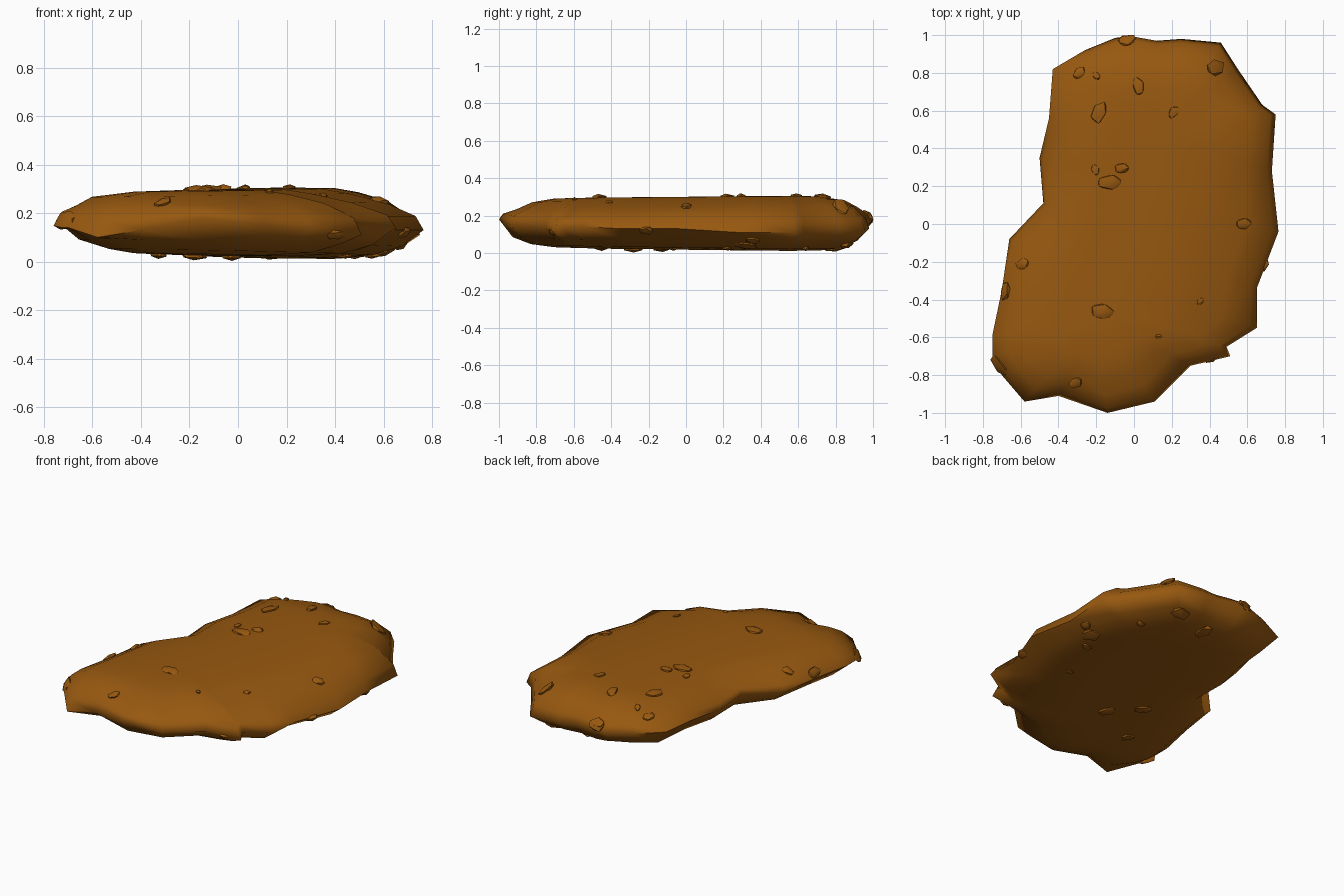
import bpy, bmesh, math, random
from mathutils import Vector, Matrix
from mathutils.bvhtree import BVHTree

if "Cube" in bpy.data.objects:
    bpy.data.objects.remove(bpy.data.objects["Cube"])

random.seed(4)
crust = bpy.data.materials.new("golden brown crust")
crust.diffuse_color = (0.31, 0.098, 0.005, 1)
crust.use_nodes = True
crust.node_tree.nodes["Principled BSDF"].inputs["Base Color"].default_value = crust.diffuse_color

# Rim seen from above, clockwise from the back, with its wavering height
OUTLINE = [(-.10, .985, .15), (-.02, .995, .17), (.12, .97, .15), (.25, .98, .13),
           (.46, .96, .11), (.55, .82, .11), (.68, .63, .11), (.75, .58, .11),
           (.73, .28, .11), (.765, -.04, .13), (.65, -.34, .13), (.65, -.55, .14),
           (.49, -.65, .14), (.51, -.70, .11), (.30, -.75, .13), (.11, -.94, .15),
           (-.14, -1.0, .18), (-.40, -.91, .13), (-.58, -.94, .10), (-.70, -.80, .14),
           (-.75, -.70, .17), (-.75, -.59, .17), (-.70, -.35, .17), (-.66, -.08, .17),
           (-.48, .11, .18), (-.50, .35, .18), (-.45, .56, .18), (-.43, .82, .19),
           (-.26, .92, .17)]
SPINE_A, SPINE_B = Vector((-.20, -.50)), Vector((.14, .52))


def spine_point(p):
    d = SPINE_B - SPINE_A
    t = max(0, min(1, (p - SPINE_A).dot(d) / d.length_squared))
    return SPINE_A + d * t


# Rings: (inset fraction toward spine, z)
LOWER = [(.90, .020), (.58, .023), (.35, .038), (.15, .075)]
UPPER = [(.18, .240), (.34, .277), (.58, .296), (.90, .300)]


def finish(bm, name, smooth_angle):
    bmesh.ops.recalc_face_normals(bm, faces=bm.faces)
    me = bpy.data.meshes.new(name)
    bm.to_mesh(me)
    ob = bpy.data.objects.new(name, me)
    bpy.context.collection.objects.link(ob)
    me.materials.append(crust)
    bpy.ops.object.select_all(action='DESELECT')
    ob.select_set(True)
    bpy.context.view_layer.objects.active = ob
    bpy.ops.object.shade_smooth_by_angle(angle=math.radians(smooth_angle))
    return ob


# Flattened, lumpy body: each rim point gives one section from underside to top
bm = bmesh.new()
sections = []
for x, y, rim in OUTLINE:
    p = Vector((x, y))
    s = spine_point(p)
    lean = max(-.7, min(1, p.x * 1.2 - p.y * .3))

    def point(f, z, tilt_x, tilt_y):
        q = p.lerp(s, f)
        return bm.verts.new((q.x, q.y, z + tilt_x * q.x + tilt_y * q.y))

    sec = []
    for f, z in LOWER:
        sec.append(point(f * (1 - .2 * lean) if f < .5 else f, z, -.018, -.008))
    sec.append(point(0, rim, 0, 0))
    sec.append(point(.045, rim * .45 + .235 * .55, 0, 0))
    for f, z in UPPER:
        sec.append(point(f * (1 + .3 * lean) if f < .5 else f, z, .012, .005))
    sections.append(sec)
n = len(OUTLINE)
for i in range(n):
    a, b = sections[i], sections[(i + 1) % n]
    for k in range(len(a) - 1):
        bm.faces.new((a[k], b[k], b[k + 1], a[k + 1]))
caps = [bm.faces.new([s[k] for s in sections]) for k in (0, -1)]
bmesh.ops.triangulate(bm, faces=caps)
bmesh.ops.recalc_face_normals(bm, faces=bm.faces)
tree = BVHTree.FromBMesh(bm)
finish(bm, "crust_body", 75)
bm.free()

# Crumbs: (x, y, length, angle in degrees)
TOP = [(-.04, .97, .10, 0), (-.29, .80, .09, 60), (-.20, .785, .06, 120), (.025, .73, .11, 100),
       (.43, .83, .13, 30), (-.185, .59, .13, 60), (.21, .59, .08, 50), (-.205, .285, .07, 110),
       (-.065, .295, .09, 0), (-.13, .22, .14, 0), (.58, 0, .09, 5), (-.59, -.21, .09, 20),
       (-.17, -.465, .13, 0), (.35, -.41, .05, 40), (.13, -.595, .04, 0), (-.31, -.84, .09, 40)]
BOTTOM = [(.60, .32, .13, 120), (.48, .64, .06, 0), (.44, -.07, .06, 0), (.36, .86, .13, 0),
          (.13, .80, .12, 110), (-.03, -.28, .11, 110), (-.18, -.13, .11, 150),
          (-.33, -.45, .08, 130), (.55, .22, .07, 0)]
# Rim crumbs: (x, y, z, length)
SIDE = [(-.69, -.35, .20, .11), (-.73, -.76, .17, .14), (.42, -.72, .11, .08),
        (.68, -.21, .12, .09), (.72, .34, .07, .09), (-.04, .98, .19, .11)]

crumbs = bmesh.new()


def add_crumb(origin, direction, length, angle=None):
    loc, nor, _, _ = tree.ray_cast(Vector(origin), Vector(direction).normalized())
    if loc is None:
        return
    # long axis lies in the surface, at the given heading or along the rim
    if angle is None:
        axis = Vector((0, 0, 1)).cross(nor)
    else:
        a = math.radians(angle)
        axis = Vector((math.cos(a), math.sin(a), 0))
    axis = (axis - nor * axis.dot(nor)).normalized()
    rot = Matrix((axis, nor.cross(axis), nor)).transposed().to_4x4()
    h = .020 if length > .08 else .014
    m = (Matrix.Translation(loc) @ rot
         @ Matrix.Diagonal((length / 2, length * .34, h, 1)))
    made = bmesh.ops.create_icosphere(crumbs, subdivisions=1, radius=1, matrix=m)
    for v in made["verts"]:
        push = axis * random.uniform(-1, 1) + nor.cross(axis) * random.uniform(-1, 1)
        v.co += push * length * .05
        v.co.z = max(v.co.z, 0)


for x, y, size, ang in TOP:
    add_crumb((x, y, 1), (0, 0, -1), size, ang)
for x, y, size, ang in BOTTOM:
    add_crumb((x, y, -1), (0, 0, 1), size * 1.1, ang)
for x, y, z, size in SIDE:
    inward = spine_point(Vector((x, y))) - Vector((x, y))
    d = Vector((inward.x, inward.y, 0)).normalized()
    add_crumb(Vector((x, y, z)) - d * .3, d, size)
finish(crumbs, "crumbs", 40)
crumbs.free()
